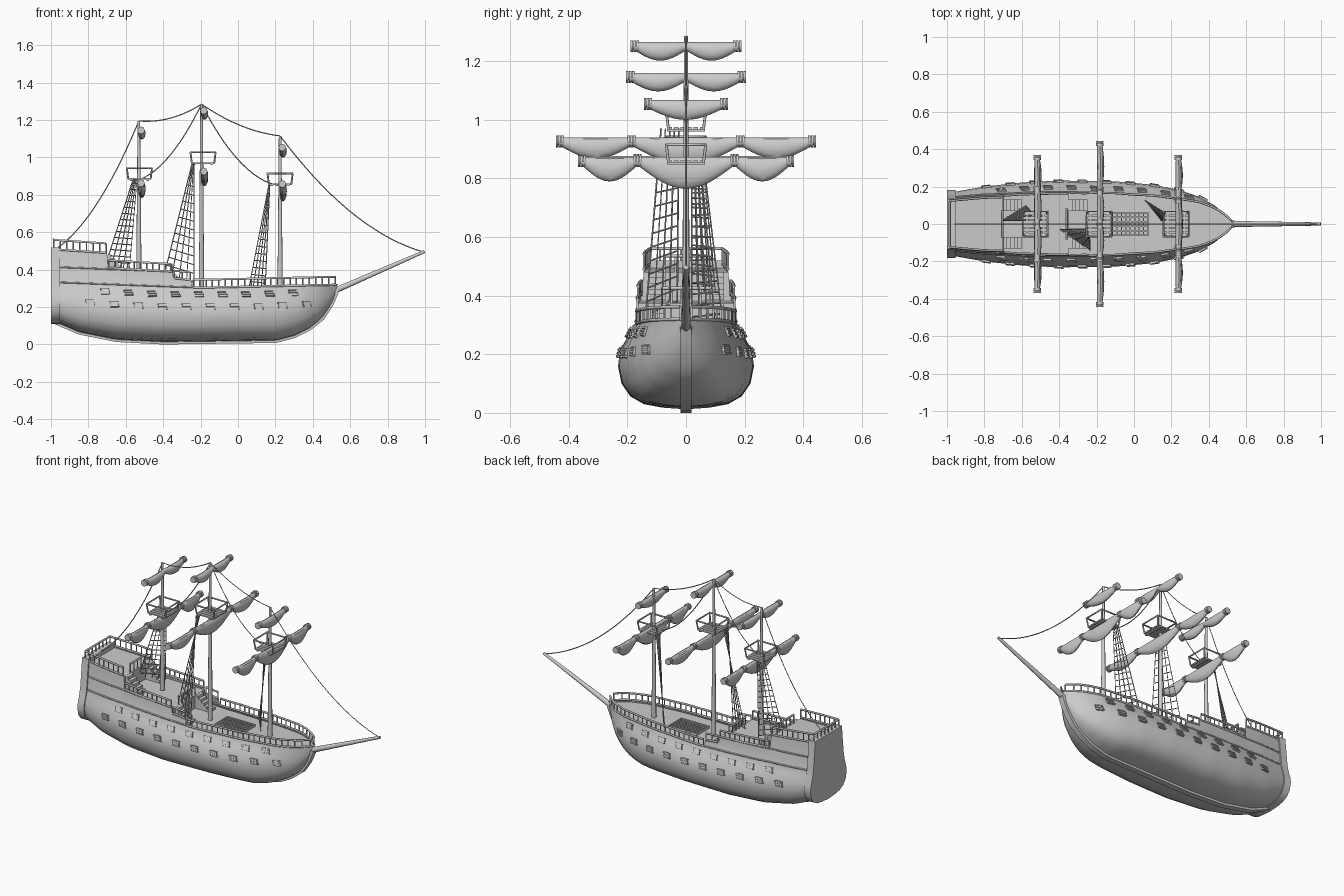
import bpy, bmesh, math
from mathutils import Vector, Matrix

cube = bpy.data.objects.get("Cube")
if cube:
    bpy.data.objects.remove(cube)

GREY = (0.6, 0.6, 0.6, 1)
mat = bpy.data.materials.new("plain grey")
mat.use_nodes = True
mat.diffuse_color = GREY
mat.node_tree.nodes["Principled BSDF"].inputs["Base Color"].default_value = GREY


def link(name, data):
    ob = bpy.data.objects.new(name, data)
    bpy.context.collection.objects.link(ob)
    data.materials.append(mat)
    return ob


def finish(name, bm, smooth=True):
    bmesh.ops.recalc_face_normals(bm, faces=bm.faces)
    me = bpy.data.meshes.new(name)
    bm.to_mesh(me)
    bm.free()
    if smooth:
        me.shade_smooth()
        me.set_sharp_from_angle(angle=math.radians(35))
    return link(name, me)


def add_grid(bm, rows, closed=False, caps=False):
    vs = [[bm.verts.new(p) for p in row] for row in rows]
    n = len(rows[0])
    for a, b in zip(vs, vs[1:]):
        for i in range(n if closed else n - 1):
            j = (i + 1) % n
            bm.faces.new((a[i], a[j], b[j], b[i]))
    if caps:
        bm.faces.new(vs[0])
        bm.faces.new(vs[-1])


def grid(name, rows, **kw):
    bm = bmesh.new()
    add_grid(bm, rows, **kw)
    return finish(name, bm)


def add_box(bm, centre, size, rot=None):
    m = Matrix.Translation(centre) @ (rot or Matrix()) @ Matrix.Diagonal((*size, 1))
    bmesh.ops.create_cube(bm, size=1, matrix=m)


def tubes(name, paths, r, res=1, taper=1.0):
    cu = bpy.data.curves.new(name, 'CURVE')
    cu.dimensions = '3D'
    cu.bevel_depth, cu.bevel_resolution, cu.use_fill_caps = r, res, True
    for path in paths:
        sp = cu.splines.new('POLY')
        sp.points.add(len(path) - 1)
        for i, (pt, p) in enumerate(zip(sp.points, path)):
            pt.co = (*p, 1)
            pt.radius = 1 + (taper - 1) * i / (len(path) - 1)
    return link(name, cu)


def lerp(table, x):
    for (a, u), (b, v) in zip(table, table[1:]):
        if x <= b:
            return u + (v - u) * max(0, x - a) / (b - a)
    return table[-1][1]


def span(a, b, step):
    n = max(1, round((b - a) / step))
    return [a + (b - a) * i / n for i in range(n + 1)]


# Hull shape tables along the length
WIDTH = [(-1, .165), (-.8, .2), (-.6, .222), (-.4, .232), (-.1, .228), (.1, .21), (.25, .18),
         (.35, .145), (.43, .1), (.48, .06), (.51, .03), (.53, .01)]
KEEL = [(-1, .13), (-.85, .065), (-.65, .025), (-.4, .012), (.2, .02), (.3, .045), (.38, .085),
        (.45, .14), (.5, .215), (.53, .29)]
SHEER = [(-1, .33), (-.2, .3), (.53, .315)]
TUCK = [(-1, .85), (-.7, .76), (0, .72), (.25, .74), (.4, .85), (.53, 1)]
WALL = [(-1, .51), (-.7, .49), (-.695, .41), (-.35, .39), (-.345, .355), (-.25, .345),
        (-.245, .305), (-.2, .304), (.53, .32)]
SIDE = [(0, 0), (.35, .02), (.62, .06), (.82, .15), (.95, .3), (1, .5), (.97, .68)]


def half_width(x, z):
    return lerp(WIDTH, x) * lerp(TUCK, x) - .1 * max(0, z - lerp(SHEER, x))


def section(x):
    w, k, s, t = (lerp(tab, x) for tab in (WIDTH, KEEL, SHEER, TUCK))
    prof = SIDE + [(.45 * .97 + .55 * t, .86), (t, 1)]
    top = lerp(WALL, x)
    return [(w * a, k + (s - k) * b) for a, b in prof] + [(half_width(x, top), top)]


def full_section(x, grow=1.0):
    half = [(y * grow, z) for y, z in section(x)]
    ring = [(-y, z) for y, z in reversed(half)] + half[1:]
    return [Vector((x, y, z)) for y, z in ring]


stations = sorted(span(-.99, .53, .025) + [-.7, -.695, -.35, -.345, -.25, -.245])
grid("hull", [full_section(x) for x in stations])

# Stern slab, a little proud of the hull
ring = [p + Vector((0, 0, .012 if p.z > .3 else -.006)) for p in full_section(-.965, 1.06)]
grid("stern_slab", [[Vector((x, p.y, p.z)) for p in ring] for x in (-1, -.955)],
     closed=True, caps=True)

# Keel and stem strip
rows = []
for x in span(-.99, .53, .02):
    slope = (lerp(KEEL, min(x + .01, .53)) - lerp(KEEL, x - .01)) / (min(x + .01, .53) - x + .01)
    n = Vector((slope, 0, -1)).normalized() * .012
    p = Vector((x, 0, lerp(KEEL, x)))
    rows.append([p + n * k + Vector((0, y, 0)) for y, k in
                 ((-.02, -1), (-.018, 1), (.018, 1), (.02, -1))])
grid("keel", rows, closed=True, caps=True)

# Stepped decks with bulkheads
deck = [(-.97, .495), (-.7, .48), (-.699, .385), (-.35, .375), (-.349, .295)]
deck += [(x, lerp(SHEER, x) - .01) for x in span(-.3, .52, .04)]
grid("decks", [[(x, s * half_width(x, z), z) for s in (-1, 1)] for x, z in deck])

# Side strakes
for name, a, b, dz in (("lower_strake", -.95, .53, .004), ("upper_strake", -.95, -.35, .085)):
    tubes(name, [[(x, s * half_width(x, lerp(SHEER, x) + dz), lerp(SHEER, x) + dz)
                  for x in span(a, b, .03)] for s in (-1, 1)], .005)

# Railings
rails, posts = [], []
for a, b, h in ((-.985, -.705, .05), (-.69, -.355, .04), (-.34, -.255, .04), (-.24, .52, .042)):
    for s in (-1, 1):
        base = [Vector((x, s * half_width(x, lerp(WALL, x)), lerp(WALL, x))) for x in span(a, b, .035)]
        rails += [base, [p + Vector((0, 0, h)) for p in base]]
        posts += [[p, p + Vector((0, 0, h))] for p in base]
for x, z, h in ((-.985, .51, .05), (-.705, .48, .055), (-.36, .375, .05)):
    w = half_width(x, z)
    inner = 1 if x < -.9 else .5
    rails.append([(x, -w * inner, z + h), (x, w * inner, z + h)])
    posts += [[(x, y, z), (x, y, z + h)] for y in span(-w * inner, w * inner, .035)]
tubes("handrails", rails, .006)
tubes("rail_posts", posts, .004)

# Gun ports in two staggered rows, both sides
bm = bmesh.new()
ports = [(-.71 + .1255 * i, .268, 1) for i in range(9)] + [(-.79 + .1285 * i, .203, 1) for i in range(10)]
for x, z, _ in ports:
    z += .06 * max(0, abs(x + .15) - .25) ** 1.2

    def side(px, pz):
        return Vector((px, lerp([(q, y) for y, q in section(px)[5:]], pz), pz))
    p = side(x, z)
    tx = (side(x + .02, z) - side(x - .02, z)).normalized()
    n = (side(x, z + .015) - side(x, z - .015)).cross(tx).normalized()
    for s in (-1, 1):
        flip = Vector((1, s, 1))
        t, o = tx * flip, n * flip
        rot = Matrix((t, o, t.cross(o))).transposed().to_4x4()
        c = p * flip
        add_box(bm, c, (.042, .012, .034), rot)
        for k in (-1, 0, 1):
            add_box(bm, c + rot.to_3x3() @ Vector((.004 * k, 0, .012 * k)), (.046, .02, .007), rot)
finish("gun_ports", bm, False)

# Deck grating
bm = bmesh.new()
for x in span(-.115, .075, .0238):
    add_box(bm, (x, 0, .302), (.006, .13, .016))
for y in span(-.06, .06, .024):
    add_box(bm, (-.02, y, .302), (.196, .006, .016))
finish("hatch_grating", bm, False)

# Stairs in pairs
bm = bmesh.new()
for x0, z0, rise in ((-.35, .29, .085), (-.7, .385, .095)):
    for s in (-1, 1):
        for i in range(5):
            h = rise * (5 - i) / 5
            add_box(bm, (x0 + .011 + .02 * i, s * .1, z0 + h / 2), (.02, .06, h))
finish("stairs", bm, False)

# Masts and bowsprit
MASTS = {"mizzen": (-.53, .39, 1.195), "main": (-.195, .29, 1.285), "fore": (.225, .29, 1.115)}
for name, (x, a, b) in MASTS.items():
    tubes(name + "_mast", [[(x, 0, a), (x, 0, b)]], .014, 3, .5)
tubes("bowsprit", [[(.5, 0, .28), (.997, 0, .497)]], .017, 3, .5)

# Yards with furled sails and lashings: mast, height, lashing positions, drops
YARDS = [("main", "lower", .925, (-.43, -.185, .185, .43), (.045, .065, .045)),
         ("mizzen", "lower", .862, (-.355, -.165, .165, .355), (.055, .065, .055)),
         ("fore", "lower", .858, (-.355, -.165, .165, .355), (.055, .08, .055)),
         ("main", "upper", 1.25, (-.175, 0, .175), (.035, .035)),
         ("mizzen", "upper", 1.145, (-.19, 0, .19), (.035, .035)),
         ("fore", "upper", 1.053, (-.13, .13), (.04,))]
for mast, level, z, ties, drops in YARDS:
    x = MASTS[mast][0] + .012
    label = f"{mast}_{level}"
    tubes(label + "_yard", [[(x, ties[0] - .012, z), (x, ties[-1] + .012, z)]], .011, 2)
    bm = bmesh.new()
    for a, b, d in zip(ties, ties[1:], drops):
        rows = []
        for i in range(13):
            bulge = math.sin(math.pi * i / 12)
            half = .014 + d * bulge / 2
            rows.append([(x + .004 * bulge + (.013 + .007 * bulge) * math.cos(t),
                          a + (b - a) * i / 12, z + .014 - half + half * math.sin(t))
                         for t in (math.tau * k / 12 for k in range(12))])
        add_grid(bm, rows, closed=True, caps=True)
    finish(label + "_sail", bm)
    tubes(label + "_lashings", [[(x, y + k - .004, z), (x, y + k + .004, z)]
                                for y in ties if y for k in (-.01, 0, .01)], .02, 2)

# Lookout platforms
bm, frame = bmesh.new(), []
for cx, z in ((-.527, .885), (-.187, .97), (.225, .857)):
    for y in span(-.055, .055, .022):
        add_box(bm, (cx, y, z), (.125, .016, .008))
    for x in (-.045, .045):
        add_box(bm, (cx + x, 0, z - .006), (.012, .13, .008))
    foot = [Vector((cx + a * .06, b * .06, z)) for a, b in ((-1, -1), (1, -1), (1, 1), (-1, 1))]
    head = [Vector((cx + (p.x - cx) * 1.12, p.y * 1.12, z + .057)) for p in foot]
    frame += [[p, q] for p, q in zip(foot, head)] + [head + head[:1]]
finish("lookout_floors", bm, False)
tubes("lookout_rails", frame, .005)

# Rope ladders: bottom pair then top pair
nets = []
for corners in (((-.4, -.03, .35), (-.235, -.14, .3), (-.245, -.025, .97), (-.235, -.085, .97)),
                ((-.71, .02, .42), (-.58, .1, .41), (-.56, .02, .885), (-.54, .055, .885)),
                ((.06, .125, .31), (.145, .02, .3), (.165, .06, .855), (.17, .02, .855))):
    b0, b1, t0, t1 = map(Vector, corners)
    nets += [[b0.lerp(b1, u), t0.lerp(t1, u)] for u in span(0, 1, .25)]
    nets += [[b0.lerp(t0, v), b1.lerp(t1, v)] for v in span(.05, .95, .07)]
tubes("rope_ladders", nets, .0028, 0)

# Sagging stays
tops = {k: Vector((x, 0, b)) for k, (x, _, b) in MASTS.items()}
stays = [(tops["mizzen"], (-.96, 0, .52), .09), (tops["mizzen"], tops["main"], .03),
         (tops["main"], (-.53, 0, .88), .07), (tops["main"], tops["fore"], .03),
         (tops["main"], (.215, 0, .85), .09), (tops["fore"], (.99, 0, .495), .1)]
tubes("stays", [[a.lerp(Vector(b), t) - Vector((0, 0, 4 * sag * t * (1 - t)))
                 for t in span(0, 1, .06)] for a, b, sag in stays], .003, 0)
